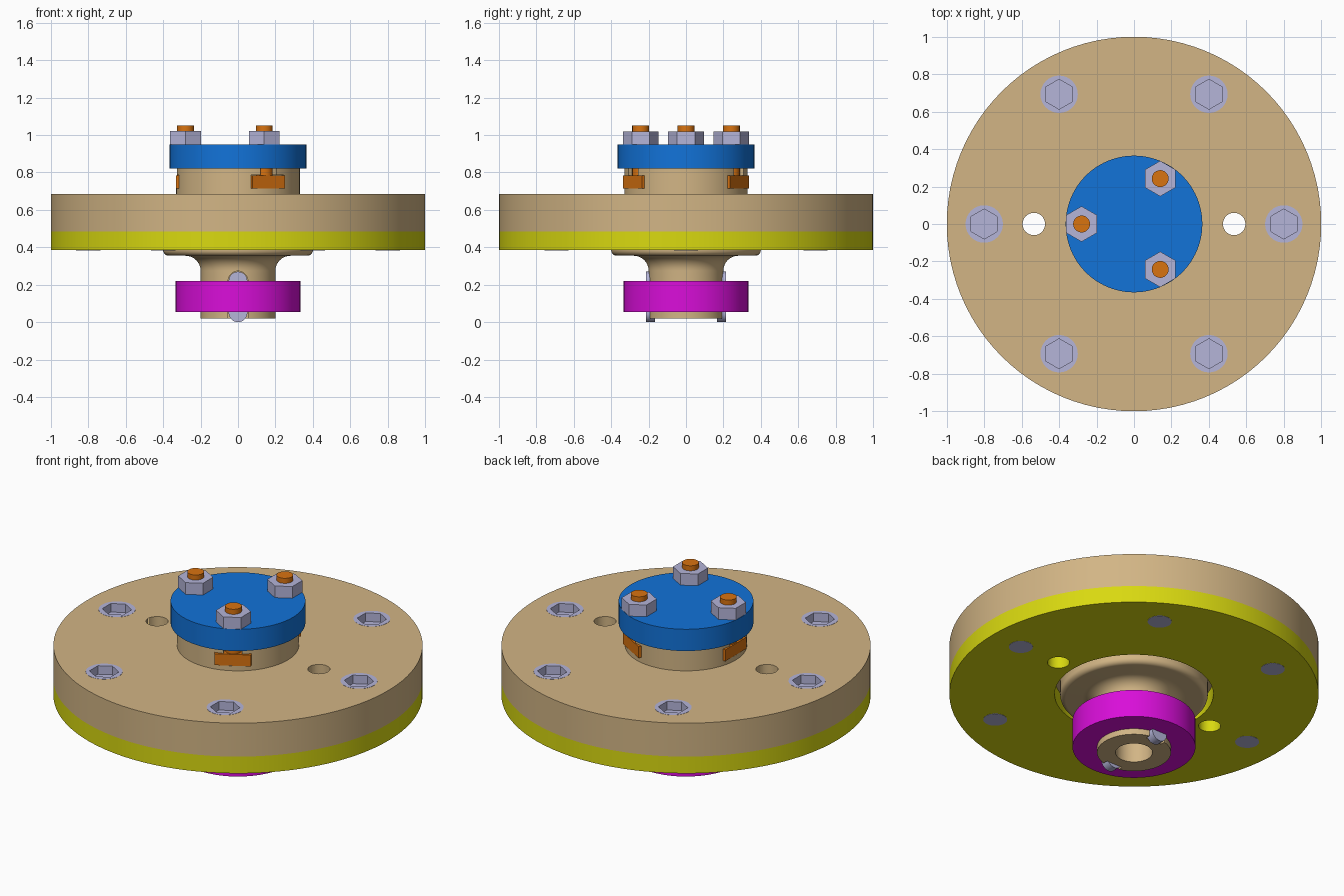
import bpy, bmesh, math
from mathutils import Matrix

if "Cube" in bpy.data.objects:
    bpy.data.objects.remove(bpy.data.objects["Cube"])


def material(name, r, g, b):
    lin = [((c / 255 + 0.055) / 1.055) ** 2.4 if c > 10 else c / 255 / 12.92 for c in (r, g, b)]
    m = bpy.data.materials.new(name)
    m.diffuse_color = (*lin, 1)
    m.use_nodes = True
    m.node_tree.nodes["Principled BSDF"].inputs["Base Color"].default_value = m.diffuse_color
    return m


TAN = material("tan", 210, 181, 133)
YELLOW = material("yellow", 217, 217, 16)
BLUE = material("blue", 18, 115, 217)
MAGENTA = material("magenta", 217, 14, 217)
LAVENDER = material("lavender", 181, 181, 217)
ORANGE = material("orange", 217, 115, 16)


def make(name, bm, mat=None):
    bmesh.ops.recalc_face_normals(bm, faces=bm.faces)
    me = bpy.data.meshes.new(name)
    bm.to_mesh(me)
    bm.free()
    if mat:
        me.materials.append(mat)
    ob = bpy.data.objects.new(name, me)
    bpy.context.collection.objects.link(ob)
    return ob


def prism(name, pts, axis, lo, hi, mat=None, matrix=None):
    """Extrude a 2D outline along z or y, then place it."""
    bm = bmesh.new()
    place = (lambda u, v, w: (u, v, w)) if axis == "z" else (lambda u, v, w: (u, w, v))
    a = [bm.verts.new(place(u, v, lo)) for u, v in pts]
    b = [bm.verts.new(place(u, v, hi)) for u, v in pts]
    bm.faces.new(a)
    bm.faces.new(b)
    n = len(pts)
    for i in range(n):
        bm.faces.new((a[i], a[(i + 1) % n], b[(i + 1) % n], b[i]))
    if matrix:
        bmesh.ops.transform(bm, matrix=matrix, verts=bm.verts)
    return make(name, bm, mat)


def ring(r, n, x=0, y=0, start=0.0):
    return [(x + r * math.cos(start + math.tau * i / n), y + r * math.sin(start + math.tau * i / n))
            for i in range(n)]


def arc(cx, cz, r, a0, a1, n=8):
    return [(cx + r * math.cos(math.radians(a0 + (a1 - a0) * i / n)),
             cz + r * math.sin(math.radians(a0 + (a1 - a0) * i / n))) for i in range(n + 1)]


def lathe(name, profile, mat, n=96):
    """Revolve a closed (radius, height) outline around z."""
    bm = bmesh.new()
    rows = [[bm.verts.new((r * math.cos(math.tau * i / n), r * math.sin(math.tau * i / n), z))
             for r, z in profile] for i in range(n)]
    k = len(profile)
    for i in range(n):
        p, q = rows[i], rows[(i + 1) % n]
        for j in range(k):
            bm.faces.new((p[j], q[j], q[(j + 1) % k], p[(j + 1) % k]))
    return make(name, bm, mat)


def tube(name, r0, r1, z0, z1, mat):
    return lathe(name, [(r0, z0), (r1, z0), (r1, z1), (r0, z1)], mat)


def cut(ob, cutters):
    bpy.context.view_layer.objects.active = ob
    for c in cutters:
        mod = ob.modifiers.new("cut", "BOOLEAN")
        mod.operation, mod.solver, mod.object = "DIFFERENCE", "EXACT", c
        bpy.ops.object.modifier_apply(modifier=mod.name)
        bpy.data.objects.remove(c)


def box(x0, x1, y0, y1):
    return [(x0, y0), (x1, y0), (x1, y1), (x0, y1)]


SCREWS = [(0.8 * math.cos(math.radians(a)), 0.8 * math.sin(math.radians(a))) for a in range(0, 360, 60)]
DOWELS = [(-0.535, 0), (0.535, 0)]
CLAMPS = [Matrix.Rotation(math.radians(a), 4, "Z") for a in (60, 180, 300)]

# Upper plate with its raised boss
body = lathe("upper_plate", [(0.1, 0.485), (1, 0.485), (1, 0.685), (0.33, 0.685), (0.33, 0.82), (0.1, 0.82)], TAN)
cutters = [prism("c", ring(0.06, 32, x, y), "z", 0.3, 0.9) for x, y in DOWELS]
for x, y in SCREWS:
    cutters.append(prism("c", ring(0.1, 32, x, y), "z", 0.585, 0.9))
    cutters.append(prism("c", ring(0.065, 32, x, y), "z", 0.3, 0.6))
for m in CLAMPS:  # T-slots in the boss
    cutters.append(prism("c", box(0.17, 0.5, -0.101, 0.101), "z", 0.714, 0.785, None, m))
    cutters.append(prism("c", box(0.2, 0.5, -0.05, 0.05), "z", 0.75, 0.9, None, m))
cut(body, cutters)

# Lower plate
lower = tube("lower_plate", 0.43, 1, 0.385, 0.485, YELLOW)
cut(lower, [prism("c", ring(0.06, 32, x, y), "z", 0.3, 0.6) for x, y in DOWELS]
    + [prism("c", ring(0.065, 32, x, y), "z", 0.3, 0.6) for x, y in SCREWS])

# Flanged hub with a bore and two keyways
hub = lathe("hub", [(0.1, 0.02), (0.2, 0.02)] + arc(0.28, 0.275, 0.08, 180, 90)
            + arc(0.37, 0.385, 0.03, -90, 0) + [(0.4, 0.485), (0.1, 0.485)], TAN)


def stadium(r, z0, z1):
    return arc(0, z1, r, 0, 180, 14) + arc(0, z0, r, 180, 360, 14)


cut(hub, [prism("c", stadium(0.053, -0.05, 0.22), "y", lo, hi) for lo, hi in ((0.164, 0.3), (-0.3, -0.164))])

# Collar and its keys
collar = tube("collar", 0.2, 0.333, 0.055, 0.22, MAGENTA)
cut(collar, [prism("c", box(-0.05, 0.05, -0.216, 0.216), "z", 0, 0.3)])
keys = [prism("key", stadium(0.05, 0.05, 0.22), "y", lo, hi, LAVENDER)
        for lo, hi in ((0.165, 0.215), (-0.215, -0.165))]

# Socket screws in the plates
smooth = [body, lower, hub, collar] + keys
for x, y in SCREWS:
    head = prism("screw_head", ring(0.1, 32, x, y), "z", 0.585, 0.686, LAVENDER)
    cut(head, [prism("c", ring(0.08, 6, x, y, math.pi / 2), "z", 0.635, 0.8)])
    shank = prism("screw_shank", ring(0.065, 32, x, y), "z", 0.384, 0.585, LAVENDER)
    smooth += [head, shank]

# Clamping cap with T-bolts and nuts
smooth.append(prism("cap", ring(0.365, 96), "z", 0.82, 0.95, BLUE))
for m in CLAMPS:
    prism("bolt_head", box(0.18, 0.33, -0.1, 0.1), "z", 0.715, 0.783, ORANGE, m)
    smooth.append(prism("bolt_shank", ring(0.045, 32, 0.28), "z", 0.783, 1.05, ORANGE, m))
    nut = prism("nut", ring(0.095, 6, 0.28, 0, math.pi / 2), "z", 0.95, 1.02, LAVENDER, m)

for ob in smooth:
    bpy.ops.object.select_all(action="DESELECT")
    ob.select_set(True)
    bpy.context.view_layer.objects.active = ob
    bpy.ops.object.shade_smooth_by_angle(angle=math.radians(30))
